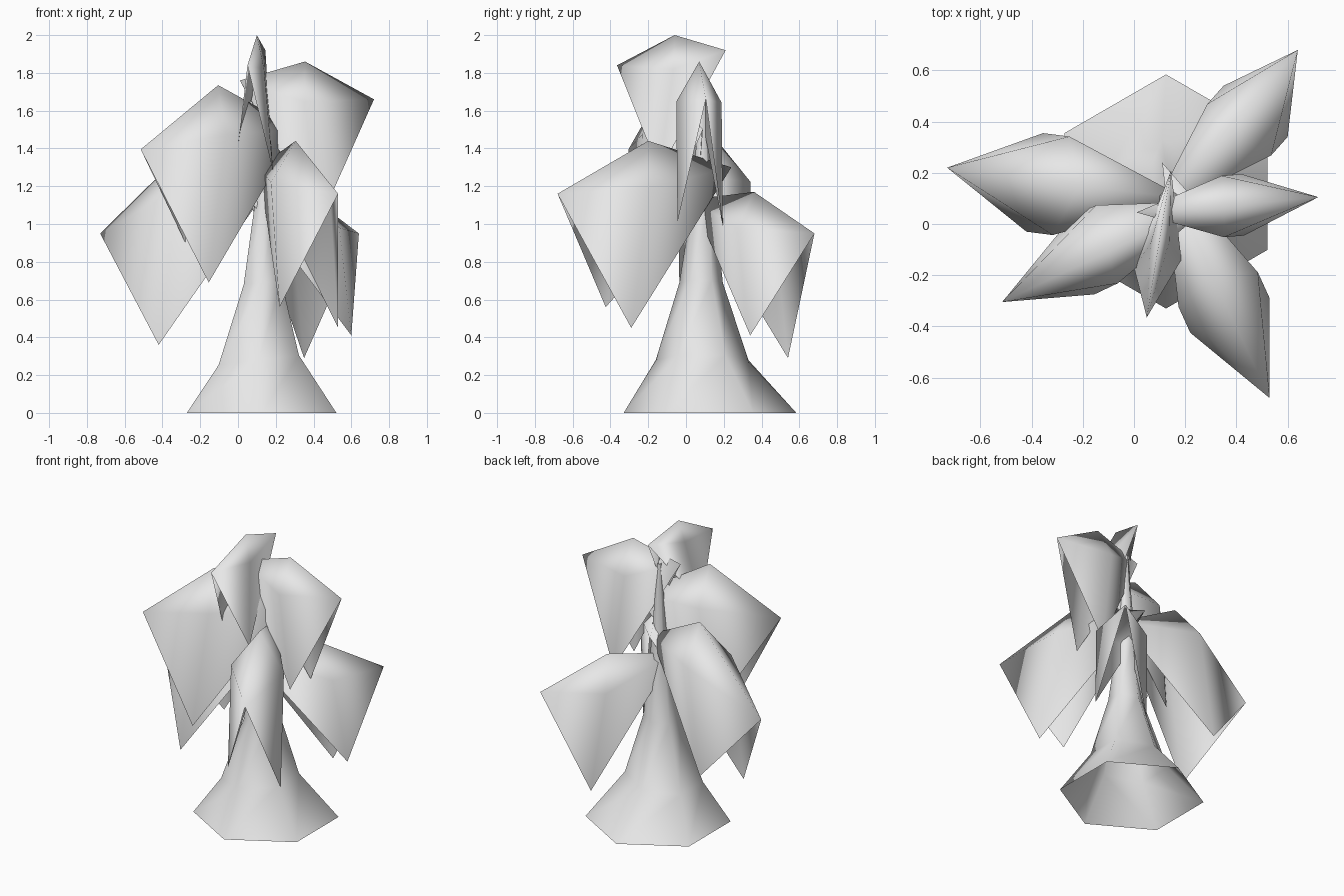
import bpy
import math
from mathutils import Vector

cube = bpy.data.objects.get("Cube")
if cube:
    bpy.data.objects.remove(cube, do_unlink=True)

# One plain grey for the whole plant
grey = bpy.data.materials.new("light_grey")
grey.use_nodes = True
grey.diffuse_color = (0.8, 0.8, 0.8, 1)
grey.node_tree.nodes["Principled BSDF"].inputs["Base Color"].default_value = (0.8, 0.8, 0.8, 1)


def make_object(name, points, faces):
    """Create a smooth-shaded grey object from points and faces."""
    mesh = bpy.data.meshes.new(name)
    mesh.from_pydata([tuple(p) for p in points], [], faces)
    mesh.materials.append(grey)
    for polygon in mesh.polygons:
        polygon.use_smooth = True
    mesh.update()
    obj = bpy.data.objects.new(name, mesh)
    bpy.context.collection.objects.link(obj)
    return obj


def make_trunk(name, rings, sides=6):
    """Join hexagonal rings (x, y, z, radius, tilt) into an open flared tube."""
    points, faces = [], []
    for x, y, z, radius, tilt in rings:
        for i in range(sides):
            angle = math.tau * i / sides + math.pi / 6
            dx, dy = radius * math.cos(angle), radius * math.sin(angle)
            points.append((x + dx, y + dy, z + tilt * dx))
    for r in range(len(rings) - 1):
        for i in range(sides):
            j = (i + 1) % sides
            low, high = r * sides, (r + 1) * sides
            faces.append((low + i, low + j, high + j, high + i))
    return make_object(name, points, faces)


def make_leaf(name, base, ridge, tip, left, right, spread=1.0):
    """Drape a square sheet over its base-to-tip diagonal, with drooping corners."""
    base, ridge, tip = Vector(base), Vector(ridge), Vector(tip)
    points, faces = [base, ridge, tip], []
    inward = base - tip
    inward.z = 0
    for corner, flip in ((Vector(left), False), (Vector(right), True)):
        # The shoulder swells the side panel out before it hangs down
        shoulder = ridge.lerp(corner + inward * 0.11, spread)
        shoulder.z = ridge.z + (corner.z - ridge.z) * 0.25
        c = len(points)
        points += [corner, shoulder]
        outline = [0, 1, 2, c]
        for k in range(4):
            face = (outline[k], outline[(k + 1) % 4], c + 1)
            faces.append(face[::-1] if flip else face)
    return make_object(name, points, faces)


# Flared trunk thinning into the stem
make_trunk("trunk", [
    (0.125, 0.127, 0, 0.457, 0),
    (0.11, 0.085, 0.28, 0.245, 0.12),
    (0.13, 0.08, 0.69, 0.115, 0.1),
    (0.14, 0.09, 1.1, 0.06, 0),
    (0.14, 0.09, 1.75, 0.012, 0),
])

# Leaves, from the lowest to the highest
make_leaf("back_left_leaf", base=(0.06, 0.03, 1.13), ridge=(0.35, 0.36, 1.17),
          tip=(0.64, 0.68, 0.95), left=(0.35, 0.54, 0.29), right=(0.6, 0.34, 0.41))
make_leaf("back_right_leaf", base=(0.2, 0.1, 1.25), ridge=(-0.21, 0.15, 1.46),
          tip=(-0.73, 0.22, 0.95), left=(-0.42, -0.03, 0.36), right=(-0.355, 0.355, 0.51))
make_leaf("front_left_leaf", base=(0.11, 0.24, 1.3), ridge=(0.305, -0.2, 1.44),
          tip=(0.53, -0.68, 1.16), left=(0.53, -0.29, 0.45), right=(0.22, -0.425, 0.56))
make_leaf("front_right_leaf", base=(0.32, 0.09, 1.5), ridge=(-0.105, -0.11, 1.735),
          tip=(-0.515, -0.305, 1.395), left=(-0.155, -0.275, 0.69), right=(-0.24, 0.03, 0.82))
make_leaf("left_leaf", base=(0.01, 0.045, 1.76), ridge=(0.355, 0.07, 1.86),
          tip=(0.72, 0.105, 1.66), left=(0.42, 0.195, 0.99), right=(0.43, -0.045, 1.01))
make_leaf("top_leaf", base=(0.145, 0.21, 1.92), ridge=(0.1, -0.06, 2),
          tip=(0.05, -0.365, 1.84), left=(0.185, -0.14, 1.28), right=(0, -0.17, 1.41),
          spread=0.4)
